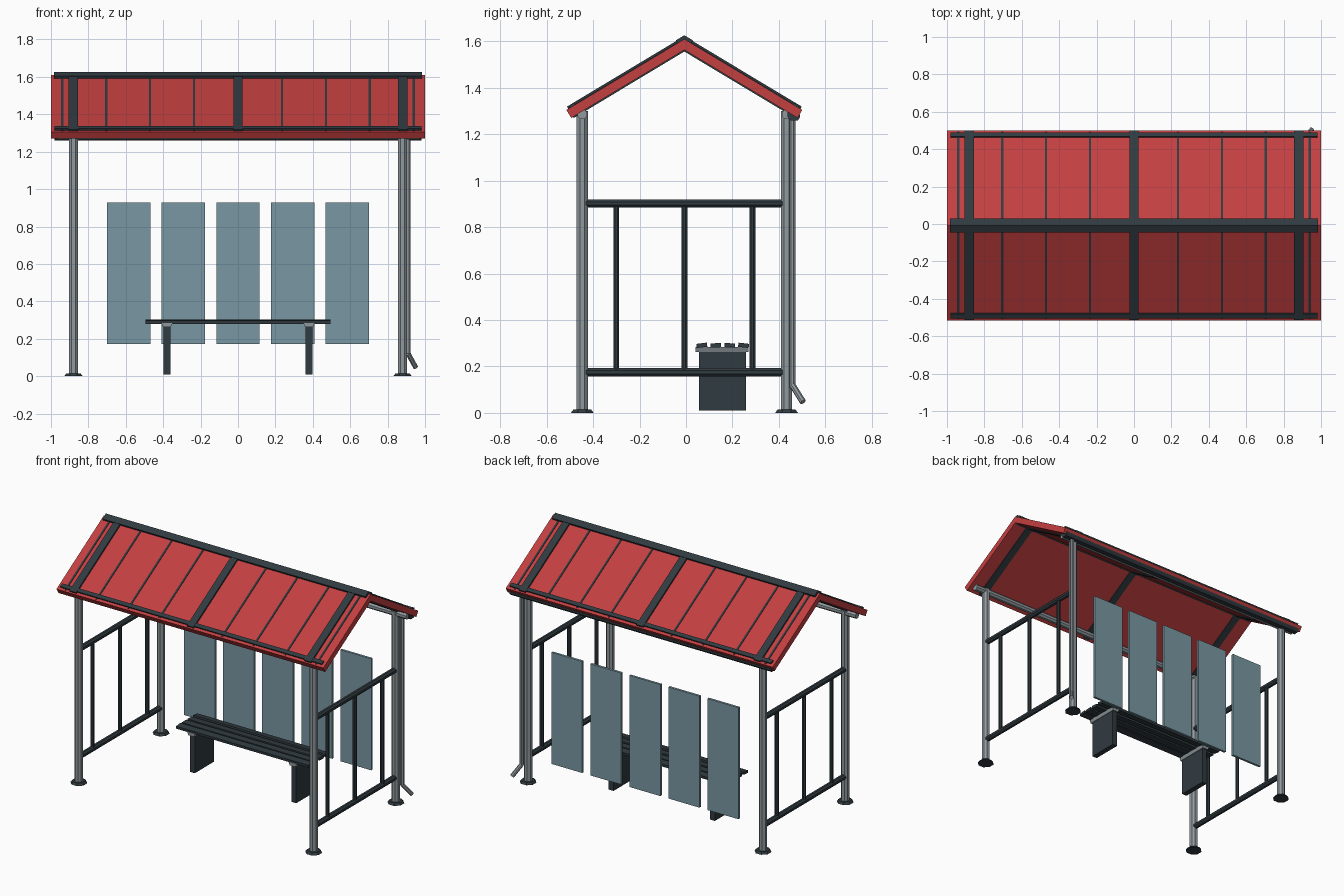
import bpy, bmesh, math
from mathutils import Vector

cube = bpy.data.objects.get("Cube")
if cube:
    bpy.data.objects.remove(cube, do_unlink=True)


def material(name, rgb):
    m = bpy.data.materials.new(name)
    m.use_nodes = True
    m.diffuse_color = (*rgb, 1)
    m.node_tree.nodes["Principled BSDF"].inputs["Base Color"].default_value = (*rgb, 1)
    return m


RED = material("roof red", (0.55, 0.05, 0.052))
DARK = material("dark slate metal", (0.03, 0.043, 0.051))
GREY = material("steel grey", (0.28, 0.32, 0.34))
GLASS = material("blue grey glass", (0.19, 0.31, 0.36))

MID = -0.007                 # y of the ridge
APEX, HALF = 1.61, 0.508     # ridge height and half width of the roof
SLOPE = math.radians(31)


def finish(name, bm, mat):
    bmesh.ops.recalc_face_normals(bm, faces=bm.faces)
    mesh = bpy.data.meshes.new(name)
    bm.to_mesh(mesh)
    bm.free()
    mesh.materials.append(mat)
    ob = bpy.data.objects.new(name, mesh)
    bpy.context.collection.objects.link(ob)
    return ob


def box(name, center, size, mat, tilt=0):
    bm = bmesh.new()
    bmesh.ops.create_cube(bm, size=1)
    bmesh.ops.scale(bm, vec=size, verts=bm.verts)
    ob = finish(name, bm, mat)
    ob.location = center
    ob.rotation_euler.x = tilt
    return ob


def tube(name, a, b, r, mat, r2=None):
    """Octagonal tube from a to b with flats facing the axes."""
    a, b = Vector(a), Vector(b)
    bm = bmesh.new()
    bmesh.ops.create_cone(bm, cap_ends=True, segments=8, radius1=r,
                          radius2=r if r2 is None else r2, depth=(b - a).length)
    turn = math.pi / 8
    for v in bm.verts:
        x, y = v.co.x, v.co.y
        v.co.x = x * math.cos(turn) - y * math.sin(turn)
        v.co.y = x * math.sin(turn) + y * math.cos(turn)
    ob = finish(name, bm, mat)
    ob.location = (a + b) / 2
    ob.rotation_euler = (b - a).to_track_quat("Z", "Y").to_euler()
    return ob


def extrude(name, profile, x0, x1, mat):
    """Prism along x from a list of (y, z) points."""
    bm = bmesh.new()
    face = bm.faces.new([bm.verts.new((x0, y, z)) for y, z in profile])
    out = bmesh.ops.extrude_face_region(bm, geom=[face])
    verts = [g for g in out["geom"] if isinstance(g, bmesh.types.BMVert)]
    bmesh.ops.translate(bm, vec=(x1 - x0, 0, 0), verts=verts)
    return finish(name, bm, mat)


def roof_point(side, h, d):
    """Point h out from the ridge and d above the roof surface."""
    if h == 0:
        return MID, APEX + d / math.cos(SLOPE)
    return (MID + side * (h + d * math.sin(SLOPE)),
            APEX - h * math.tan(SLOPE) + d * math.cos(SLOPE))


def chevron(name, x0, x1, low, high, half, mat):
    profile = [roof_point(-1, half, high), roof_point(1, 0, high), roof_point(1, half, high),
               roof_point(1, half, low), roof_point(1, 0, low), roof_point(-1, half, low)]
    return extrude(name, profile, x0, x1, mat)


# Roof, ridge and battens
chevron("roof_panels", -1, 1, -0.04, 0, HALF, RED)
chevron("ridge_cap", -0.985, 0.985, -0.002, 0.014, 0.03, DARK)
chevron("ridge_beam", -0.98, 0.98, -0.048, -0.038, 0.025, DARK)
for x in (-0.88, 0, 0.88):
    chevron("roof_frame", x - 0.025, x + 0.025, -0.046, 0.011, 0.5, DARK)
for x in (0.235, 0.47, 0.705, 0.94):
    for s in (-1, 1):
        chevron("roof_seam", s * x - 0.006, s * x + 0.006, -0.002, 0.003, 0.5, DARK)
for s in (-1, 1):
    strip = [roof_point(s, h, d) for h, d in
             ((0.47, -0.002), (0.47, 0.01), (0.492, 0.01), (0.492, -0.002))]
    extrude("eave_strip", strip, -0.98, 0.98, DARK)
    tube("eave_beam", (-0.97, MID + s * 0.44, 1.286), (0.97, MID + s * 0.44, 1.286), 0.022, GREY)

# Gutter and downpipe at the back
gutter = [(0.437, 1.3), (0.437, 1.275), (0.45, 1.26), (0.482, 1.26), (0.492, 1.275), (0.492, 1.285)]
extrude("gutter", gutter, -0.98, 0.98, DARK)
bend, end = (0.91, 0.458, 0.12), (0.95, 0.504, 0.047)
tube("downpipe", bend, (0.91, 0.458, 1.27), 0.014, GREY)
tube("downpipe_spout", bend, end, 0.014, GREY)

# Posts, feet and side railings
for sx in (-1, 1):
    x = sx * 0.88
    for sy in (-1, 1):
        y = MID + sy * 0.44
        tube("post", (x, y, 0.005), (x, y, 1.3), 0.0265, GREY)
        tube("post_foot", (x, y, 0), (x, y, 0.014), 0.053, DARK, 0.042)
    for z in (0.175, 0.902):
        tube("side_rail", (x, MID - 0.425, z), (x, MID + 0.425, z), 0.019, DARK)
    for y in (-0.3, MID, 0.286):
        tube("side_bar", (x, y, 0.175), (x, y, 0.9), 0.0135, DARK)

# Back glass panels
for i in range(-2, 3):
    box("glass_panel", (i * 0.2925, MID + 0.44, 0.55), (0.232, 0.016, 0.755), GLASS)

# Bench
for i, tilt in enumerate((0.12, 0.04, -0.04, -0.12)):
    box("seat_slat", (0, 0.068 + i * 0.06, 0.291), (0.99, 0.046, 0.018), DARK, tilt)
for s in (-1, 1):
    x = s * 0.38
    box("bench_leg", (x, 0.157, 0.139), (0.036, 0.204, 0.258), DARK)
    bracket = box("bench_bracket", (x, 0.155, 0.273), (0.06, 0.228, 0.022), GREY)
    for v in bracket.data.vertices:
        if v.co.z < 0:
            v.co.x *= 0.7
